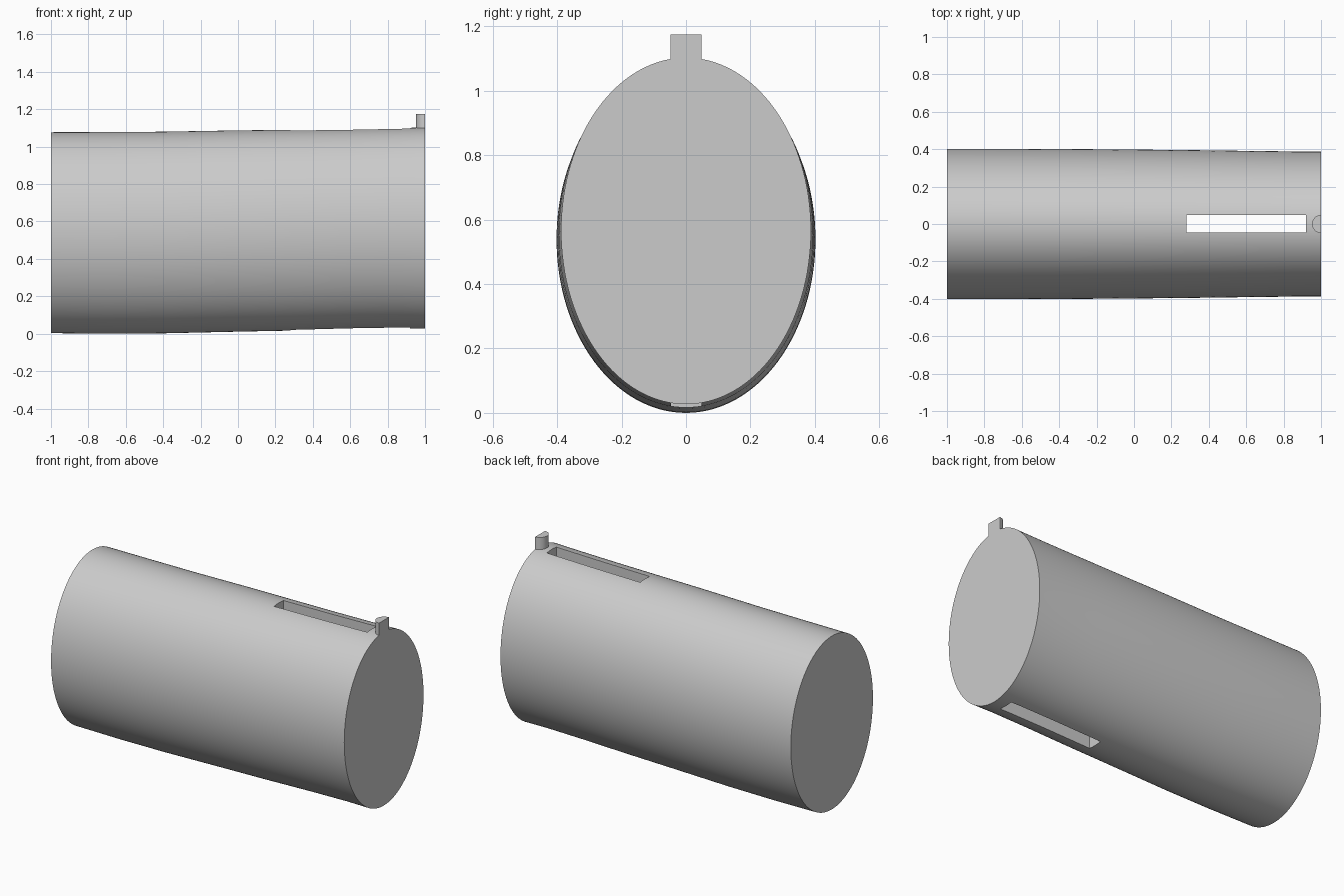
import bpy, bmesh
from math import sin, cos, pi

cube = bpy.data.objects.get("Cube")
if cube:
    bpy.data.objects.remove(cube, do_unlink=True)

grey = bpy.data.materials.new("plain grey")
grey.use_nodes = True
colour = (0.6, 0.6, 0.6, 1)
grey.diffuse_color = colour
grey.node_tree.nodes["Principled BSDF"].inputs["Base Color"].default_value = colour


def loft(name, rings):
    """Skin a list of closed rings and cap both ends."""
    bm = bmesh.new()
    loops = [[bm.verts.new(p) for p in ring] for ring in rings]
    n = len(loops[0])
    for a, b in zip(loops, loops[1:]):
        for i in range(n):
            j = (i + 1) % n
            bm.faces.new((a[i], a[j], b[j], b[i]))
    bm.faces.new(loops[0])
    bm.faces.new(loops[-1])
    bmesh.ops.recalc_face_normals(bm, faces=bm.faces)
    mesh = bpy.data.meshes.new(name)
    bm.to_mesh(mesh)
    bm.free()
    mesh.materials.append(grey)
    obj = bpy.data.objects.new(name, mesh)
    bpy.context.collection.objects.link(obj)
    return obj


def activate(obj):
    bpy.ops.object.select_all(action='DESELECT')
    obj.select_set(True)
    bpy.context.view_layer.objects.active = obj


# Oval body, rising slightly towards one end: x, half width, bottom, top
SIDES = 128
stations = [(-1, 0.402, 0.003, 1.077), (-0.7, 0.402, 0.0, 1.078),
            (-0.4, 0.401, 0.002, 1.08), (0, 0.398, 0.011, 1.087),
            (0.3, 0.395, 0.017, 1.09), (0.6, 0.391, 0.025, 1.094),
            (0.85, 0.388, 0.029, 1.099), (1, 0.388, 0.027, 1.103)]
rings = []
for x, w, bottom, top in stations:
    mid, h = (top + bottom) / 2, (top - bottom) / 2
    rings.append([(x, w * cos(2 * pi * i / SIDES), mid + h * sin(2 * pi * i / SIDES))
                  for i in range(SIDES)])
body = loft("oval_body", rings)

# Slot cut straight through from top to bottom
slot = loft("slot_cutter", [[(0.28, -0.046, z), (0.92, -0.046, z),
                             (0.92, 0.048, z), (0.28, 0.048, z)] for z in (-0.3, 1.4)])
slot.hide_render = True
cut = body.modifiers.new("slot", 'BOOLEAN')
cut.operation = 'DIFFERENCE'
cut.solver = 'EXACT'
cut.object = slot
activate(body)
bpy.ops.object.modifier_apply(modifier=cut.name)
bpy.data.objects.remove(slot, do_unlink=True)

# Half-round pin, flat side flush with the end
R, STEPS = 0.048, 20
arc = [(1 - R * sin(pi * i / STEPS), R * cos(pi * i / STEPS)) for i in range(STEPS + 1)]
pin = loft("half_round_pin", [[(x, y, z) for x, y in arc] for z in (1.085, 1.175)])

for obj in (body, pin):
    activate(obj)
    bpy.ops.object.shade_smooth_by_angle(angle=pi / 6)
